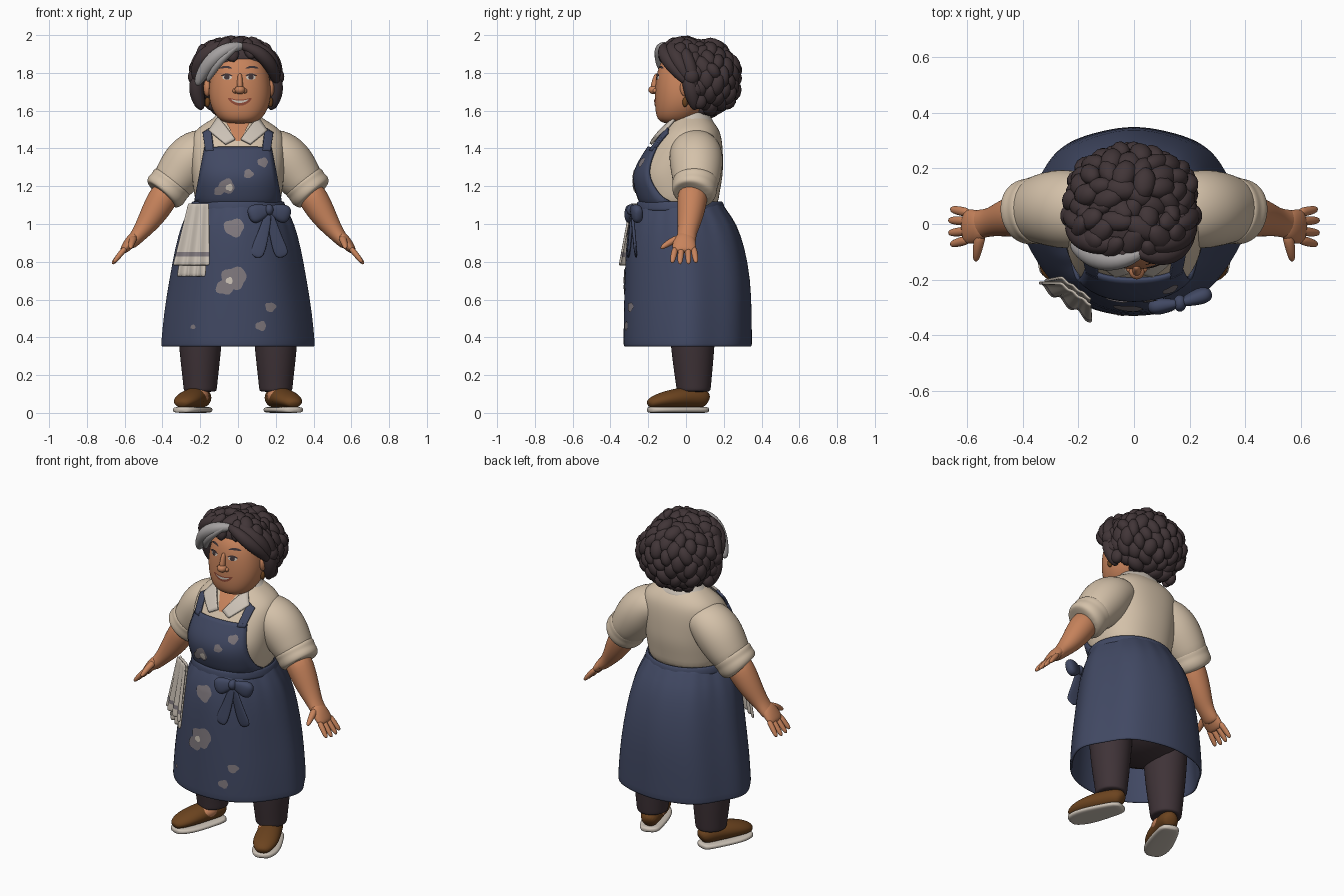
import bpy, bmesh, math, random
from mathutils import Vector, Matrix
from mathutils.bvhtree import BVHTree

random.seed(4)
cube = bpy.data.objects.get("Cube")
if cube:
    bpy.data.objects.remove(cube, do_unlink=True)
X, Y, Z = Vector((1, 0, 0)), Vector((0, 1, 0)), Vector((0, 0, 1))

def material(name, code):
    lin = [(int(code[i:i + 2], 16) / 255) ** 2.2 for i in (0, 2, 4)] + [1]
    m = bpy.data.materials.new(name)
    m.use_nodes = True
    m.diffuse_color = lin
    m.node_tree.nodes["Principled BSDF"].inputs["Base Color"].default_value = lin
    return m

skin = material("warm skin", "c6825c")
blouse = material("beige blouse", "d3c0a8")
navy = material("navy apron", "434a63")
hair = material("dark hair", "43383a")
silver = material("silver hair", "a39f9f")
trouser = material("dark trousers", "41363a")
leather = material("brown leather", "6b4524")
cream = material("cream cloth", "cbc1b5")
stain = material("faded patch", "7f787d")
lip = material("lip brown", "904c3a")

def finish(name, bm, mat, sub=0, thick=0):
    bmesh.ops.remove_doubles(bm, verts=bm.verts, dist=0.00001)
    bmesh.ops.recalc_face_normals(bm, faces=bm.faces)
    me = bpy.data.meshes.new(name)
    bm.to_mesh(me)
    bm.free()
    me.shade_smooth()
    me.materials.append(mat)
    ob = bpy.data.objects.new(name, me)
    bpy.context.collection.objects.link(ob)
    if thick:
        mod = ob.modifiers.new("thickness", "SOLIDIFY")
        mod.thickness, mod.offset = thick, 0
    if sub:
        mod = ob.modifiers.new("smooth", "SUBSURF")
        mod.levels = mod.render_levels = sub
    return ob

def loft(name, rings, mat, sides=16, ref=Y, axis=None, caps=True, wave=None, power=1, thick=0, sub=2):
    """Skin through ellipses (x, y, z, radius across, radius along ref)."""
    bm, loops = bmesh.new(), []
    pts = [Vector(r[:3]) for r in rings]
    for k, r in enumerate(rings):
        t = axis or (pts[min(k + 1, len(pts) - 1)] - pts[max(k - 1, 0)]).normalized()
        b = (ref - t * ref.dot(t)).normalized()
        a = b.cross(t)
        loops.append([])
        for i in range(sides):
            ang = math.tau * i / sides
            c, s = [math.copysign(abs(v) ** power, v) for v in (math.cos(ang), math.sin(ang))]
            f = wave(ang, k) if wave else 1
            loops[-1].append(bm.verts.new(pts[k] + (a * r[3] * c + b * r[4] * s) * f))
    for p, q in zip(loops, loops[1:]):
        for i in range(sides):
            j = (i + 1) % sides
            bm.faces.new((p[i], p[j], q[j], q[i]))
    if caps:
        bm.faces.new(loops[0])
        bm.faces.new(loops[-1])
    return finish(name, bm, mat, sub, thick)

def body(name, rows, mat, x=0, **kw):
    """Upright loft from (z, x radius, y centre, y radius)."""
    return loft(name, [(x, cy, z, rx, ry) for z, rx, cy, ry in rows], mat, axis=Z, **kw)

def ball(name, pos, size, mat):
    bm = bmesh.new()
    m = Matrix.Translation(pos) @ Matrix.Diagonal((*size, 1))
    bmesh.ops.create_uvsphere(bm, u_segments=24, v_segments=14, radius=1, matrix=m)
    return finish(name, bm, mat)

def sheet(name, fn, nu, nv, mat, thick=0.0, sub=0):
    bm = bmesh.new()
    g = [[bm.verts.new(fn(u / nu, v / nv)) for u in range(nu + 1)] for v in range(nv + 1)]
    for v in range(nv):
        for u in range(nu):
            bm.faces.new((g[v][u], g[v][u + 1], g[v + 1][u + 1], g[v + 1][u]))
    return finish(name, bm, mat, sub, thick)

def surfaces(*obs):
    bpy.context.view_layer.update()
    dg = bpy.context.evaluated_depsgraph_get()
    return [BVHTree.FromObject(o, dg) for o in obs]

def hit(trees, x, z, off):
    found = [t.ray_cast(Vector((x, -1, z)), Y) for t in trees]
    found = [h for h in found if h[0]] or [trees[0].find_nearest(Vector((x, -0.1, z)))]
    p, n = min(found, key=lambda h: h[0].y)[:2]
    return p + (n if n.y < 0 else -n) * off

def decal(name, trees, x, z, rx, rz, mat, off=0.004, bend=0.0, wobble=0.0):
    def fn(u, v):
        a = math.tau * u
        r = v * (1 + wobble * (math.sin(3 * a + x * 40) + 0.6 * math.cos(5 * a)))
        dx = rx * r * math.cos(a)
        return hit(trees, x + dx, z + rz * r * math.sin(a) + bend * dx * dx, off)
    return sheet(name, fn, 24, 4, mat)

def quad(name, trees, corners, mat, off, thick, n=8):
    a, b, c, d = [Vector(p) for p in corners]
    return sheet(name, lambda u, v: hit(trees, *a.lerp(b, u).lerp(d.lerp(c, u), v), off), n, n, mat, thick)

# Torso, neck and apron
torso = body("blouse_body", [(1.06, .215, -.025, .19), (1.15, .232, -.035, .21), (1.25, .245, -.04, .236),
    (1.33, .25, -.02, .217), (1.41, .255, .005, .19), (1.48, .245, .025, .16), (1.525, .19, .035, .125),
    (1.56, .13, .03, .095), (1.58, .1, .025, .08)], blouse, sides=32, power=.87)
body("neck", [(1.45, .09, .02, .08), (1.54, .09, .01, .085), (1.64, .09, .02, .09)], skin)
skirt = body("apron_skirt", [(.35, .402, .008, .333), (.37, .4, .008, .333), (.52, .388, .008, .332), (.7, .358, .008, .327),
    (.88, .326, -.005, .308), (1, .292, -.018, .278), (1.06, .26, -.028, .243), (1.11, .235, -.03, .215)],
    navy, sides=64, caps=False, thick=.014, sub=1, wave=lambda a, k: 1 + .02 * math.sin(a) * math.sin(2 * a) ** 2
    - .06 * (math.sin(3 * a) * math.cos(a)) ** 2 + (.004 * math.sin(9 * a) if k < 5 else .01 * math.sin(20 * a)))
body("apron_waistband", [(1.07, .248, -.03, .23), (1.095, .245, -.03, .227), (1.12, .238, -.032, .22)],
     navy, sides=32, caps=False, thick=.014)
front = surfaces(torso)
bib = quad("apron_bib", front, [(-.225, 1.08), (.225, 1.08), (.17, 1.4), (-.17, 1.4)], navy, .01, .014, 16)
for s, side in ((1, "left"), (-1, "right")):
    quad(side + "_apron_strap", front, [(s * .125, 1.38), (s * .165, 1.38), (s * .18, 1.475), (s * .14, 1.5)], navy, .01, .014)
    quad(side + "_collar", front, [(s * .015, 1.44), (s * .065, 1.415), (s * .15, 1.485), (s * .1, 1.555)], cream, .014, .014)
quad("open_neckline", front, [(-.01, 1.435), (.01, 1.435), (.07, 1.55), (-.07, 1.55)], skin, .006, 0)
body("collar_band", [(1.53, .16, .035, .115), (1.56, .125, .03, .1), (1.59, .105, .025, .092)], cream, caps=False, thick=.012)

# Faded patches on the apron
cloth = surfaces(skirt, bib)
for x, z, r in ((-.06, 1.2, .042), (.055, 1.265, .025), (.13, 1.325, .027), (-.1, 1.175, .025), (-.02, .98, .052),
                (-.02, .715, .065), (-.07, .665, .045), (.17, .56, .028), (.12, .46, .028), (-.235, .455, .013)):
    decal("apron_patch", cloth, x, z, r, r * .9, stain, .005, wobble=.1)
for z in (.7, 1.195):
    decal("patch_centre", cloth, -.045, z, .018, .018, cream, .008, wobble=.1)

# Bow with drooping loops and tails
ball("bow_knot", (.165, -.285, 1.075), (.024, .03, .03), navy)
for s, side in ((1, "left"), (-1, "right")):
    loft(side + "_bow_loop", [(.165 + s * d, -.285 - d * .15 + (s + 1) * d * .25, 1.08 - d * .35, w, w * .6)
         for d, w in ((0, .022), (.025, .034), (.06, .05), (.088, .052), (.11, .03))], navy, 12, power=.8)
    loft(side + "_bow_tail", [(.165 + s * d, -.285 - d * .3 + (s + 1) * d * .3, z, w, .009)
         for d, z, w in ((0, 1.07, .018), (.025, .97, .028), (.045, .9, .036), (.075, .82, .042))], navy, 12, power=.7)

# Pleated towel tucked in the waistband
def towel(width, drop, out):
    def fn(u, v):
        w = (u - .5) * (.13 + width * v)
        fold = .009 * math.sin(u * 19) * (.3 + v)
        return Vector((-.208 - .04 * v + w * .85, -.235 - .03 * v - w * .6 - out + fold, 1.11 - drop * v))
    return fn

sheet("towel_back", towel(.05, .39, -.005), 18, 10, cream, .012, 1)
cover = sheet("towel_front", towel(.1, .33, .017), 18, 14, cream, .012, 1)
cover.data.materials.append(stain)
for f in cover.data.polygons:
    f.material_index = int(.83 < f.center.z < .85)

# Arms and hands
for s, side in ((1, "left"), (-1, "right")):
    def limb(name, rings, mat, **kw):
        return loft(side + "_" + name, [(s * r[0], *r[1:]) for r in rings], mat, **kw)
    limb("sleeve", [(.08, .045, 1.43, .07, .1), (.19, .05, 1.4, .125, .14), (.265, .055, 1.33, .142, .147),
                    (.33, .055, 1.24, .122, .13), (.385, .045, 1.17, .1, .11)], blouse)
    limb("cuff", [(.335, .05, 1.24, .105, .115), (.35, .05, 1.22, .122, .127), (.365, .047, 1.2, .115, .12),
                  (.38, .045, 1.18, .122, .122), (.4, .042, 1.155, .112, .115), (.405, .04, 1.15, .085, .085)], blouse)
    limb("forearm", [(.36, .04, 1.2, .08, .085), (.42, .03, 1.1, .08, .08), (.475, .018, 1.01, .062, .064),
                     (.52, .005, .95, .044, .05), (.555, 0, .91, .036, .054), (.58, -.005, .885, .03, .05)], skin)
    limb("palm", [(.53, .002, .945, .03, .04), (.56, -.008, .915, .035, .06), (.59, -.01, .88, .028, .065),
                  (.615, -.01, .85, .018, .058)], skin)
    for n, y in enumerate((-.055, -.024, .01, .04)):
        tip = .008 * (n in (1, 2))
        limb("finger", [(.59, y, .88, .018, .019), (.632, y * 1.2, .83, .016, .018), (.66 + tip, y * 1.35, .793 - tip, .011, .013)],
             skin, sides=8)
    limb("thumb", [(.55, -.03, .93, .022, .025), (.562, -.085, .905, .02, .02), (.57, -.137, .868, .012, .012)], skin, sides=8, ref=X)

    # Legs and shoes
    body(side + "_trouser_leg", [(.7, .12, .03, .15), (.5, .125, .035, .13), (.35, .115, .035, .118), (.22, .1, .038, .104),
         (.15, .092, .04, .095), (.12, .09, .04, .092), (.11, .08, .04, .085)], trouser, x=s * .2)
    ball(side + "_ankle", (s * .21, .005, .09), (.058, .08, .045), skin)
    steps = [(.115, .03, .035), (.09, .055, .055), (.02, .064, .058), (-.06, .074, .052), (-.13, .072, .042),
             (-.18, .052, .03), (-.2, .025, .018)]
    limb("shoe", [(.222 - y * .4, y, .025 + h, w, h) for y, w, h in steps], leather, ref=Z)
    limb("sole", [(.222 - y * .4, y, .016, w + .006, .016) for y, w, h in steps], cream, ref=Z, power=.6, sub=1)
    limb("shoe_strap", [(.237, -.04, .079, .073, .056), (.248, -.068, .074, .078, .053)], leather, ref=Z)
ball("hips", (0, .02, .64), (.33, .27, .22), trouser)

# Head, slightly square in section to fill the cheeks
head = body("head", [(1.53, .07, -.055, .065), (1.555, .115, -.052, .103), (1.61, .152, -.03, .135), (1.68, .168, -.018, .148),
    (1.76, .162, -.016, .146), (1.86, .14, -.005, .138), (1.92, .08, .01, .08)], skin, x=.01, sides=24, power=.9)
loft("nose_bridge", [(.01, -.15, 1.8, .012, .015), (.01, -.163, 1.75, .015, .02), (.01, -.17, 1.71, .02, .022)], skin)
ball("nose_tip", (.01, -.17, 1.71), (.028, .029, .023), skin)
face = surfaces(head)
decal("lips", face, .01, 1.642, .062, .016, lip, .003, bend=6)
decal("teeth", face, .01, 1.647, .044, .006, cream, .006, bend=6)
for s, side in ((1, "left"), (-1, "right")):
    x = .005 + s * .062
    ball(side + "_nostril", (.01 + s * .025, -.158, 1.705), (.014, .018, .014), skin)
    decal(side + "_eye_white", face, x, 1.775, .025, .012, cream, .003)
    decal(side + "_iris", face, x, 1.776, .014, .013, hair, .006)
    decal(side + "_eyelid", face, x, 1.79, .03, .005, hair, .007, bend=-9)
    decal(side + "_eyebrow", face, x + s * .006, 1.83, .034, .006, hair, .004, bend=-7)
    ball(side + "_ear", (.005 + s * .168, -.002, 1.72), (.02, .03, .045), skin)
    ball(side + "_earring", (.005 + s * .167, -.005, 1.645), (.014, .014, .026), leather)

# Curly hair: two masses covered in overlapping curls, then swept locks
bm = bmesh.new()
for middle, radii, count, curl in ((Vector((-.01, .1, 1.775)), Vector((.21, .16, .18)), 105, (.04, .058, .038)),
                                   (Vector((-.01, -.015, 1.88)), Vector((.19, .105, .085)), 46, (.04, .062, .03))):
    ball("hair_mass", middle, radii, hair)
    for i in range(count):
        h = 1 - 2 * (i + .5) / count
        a = i * math.pi * (3 - math.sqrt(5))
        w = math.sqrt(1 - h * h)
        d = Vector((w * math.cos(a), w * math.sin(a), h))
        p = middle + d * radii * random.uniform(.95, 1.04)
        if (p.y < .03 and p.z < 1.9) or (p.y < .06 and p.z < 1.74):
            continue
        turn = d.to_track_quat("Z", "Y").to_matrix().to_4x4() @ Matrix.Rotation(random.uniform(-.7, .7), 4, "Z")
        shape = Matrix.Diagonal([c * random.uniform(.85, 1.1) for c in curl]).to_4x4()
        bmesh.ops.create_icosphere(bm, subdivisions=2, radius=1, matrix=Matrix.Translation(p) @ turn @ shape)
finish("hair_curls", bm, hair)

def lock(name, mat, r, path):
    taper = [r * (.45 + .6 * math.sin(math.pi * k / (len(path) - 1))) for k in range(len(path))]
    loft(name, [(*p, t, t) for p, t in zip(path, taper)], mat, sides=10)

lock("silver_lock", silver, .042, ((.04, -.1, 1.945), (-.05, -.135, 1.935), (-.13, -.13, 1.88), (-.19, -.09, 1.8), (-.22, -.07, 1.73)))
lock("silver_wisp", silver, .026, ((.01, -.13, 1.95), (-.07, -.15, 1.895), (-.13, -.13, 1.825), (-.165, -.08, 1.75)))
lock("left_lock", hair, .04, ((0, -.1, 1.95), (.09, -.125, 1.925), (.155, -.1, 1.87), (.195, -.04, 1.8), (.205, .01, 1.74)))
for s, side in ((1, "left"), (-1, "right")):
    for name, r, path in (
            ("front_lock", .045, ((.01, -.06, 1.95), (.1, -.08, 1.94), (.18, -.055, 1.885), (.21, -.01, 1.81), (.205, .02, 1.74))),
            ("crown_lock", .04, ((.15, -.01, 1.93), (.19, 0, 1.89), (.22, .03, 1.81), (.215, .05, 1.7))),
            ("side_lock", .045, ((.18, 0, 1.83), (.21, .015, 1.76), (.21, .035, 1.68), (.18, .05, 1.6)))):
        lock(side + "_" + name, hair, r, [(s * x - .01, y, z) for x, y, z in path])
    for n in range(3):
        ball(side + "_edge_curl", (s * (.223 - .015 * n) - .01, .03 + .02 * n, 1.78 - .065 * n), (.032, .04, .042), hair)
